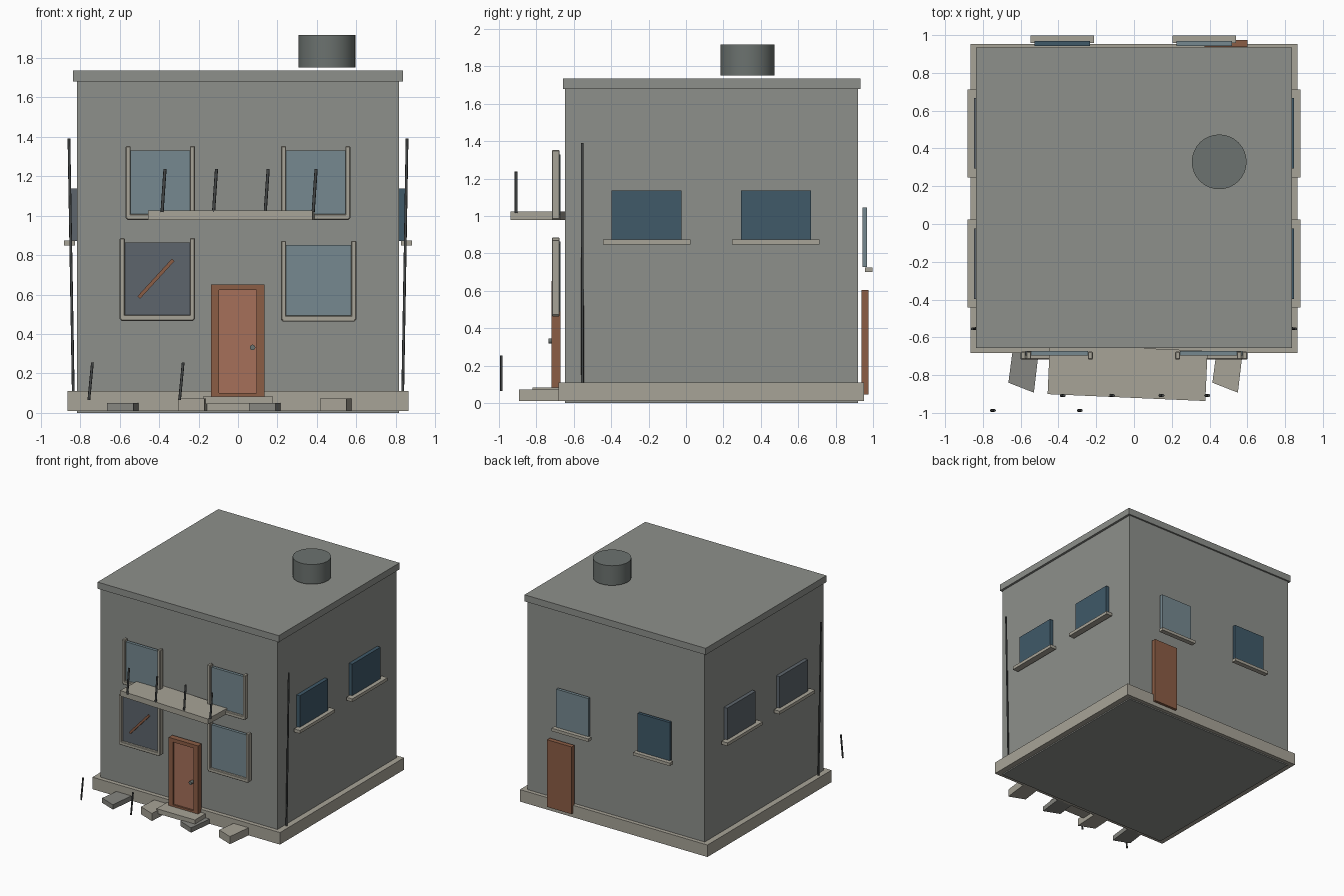
import bpy, bmesh
from math import radians
from mathutils import Vector

if "Cube" in bpy.data.objects:
    bpy.data.objects.remove(bpy.data.objects["Cube"])


def mat(name, r, g, b):
    m = bpy.data.materials.new(name)
    m.diffuse_color = (r, g, b, 1)
    m.use_nodes = True
    m.node_tree.nodes["Principled BSDF"].inputs["Base Color"].default_value = m.diffuse_color
    return m


WALL = mat("wall_grey", 0.27, 0.28, 0.26)
TRIM = mat("trim_stone", 0.39, 0.37, 0.31)
STONE = mat("rough_stone", 0.24, 0.24, 0.22)
GLASS = mat("pale_glass", 0.18, 0.25, 0.28)
BLUE = mat("blue_glass", 0.05, 0.10, 0.14)
DARK = mat("dark_glass", 0.11, 0.13, 0.15)
METAL = mat("tank_metal", 0.15, 0.17, 0.16)
IRON = mat("iron", 0.06, 0.065, 0.065)
WOOD = mat("door_wood", 0.26, 0.11, 0.06)
PANEL = mat("door_panel", 0.38, 0.16, 0.10)


def finish(name, bm, material):
    bmesh.ops.recalc_face_normals(bm, faces=bm.faces)
    me = bpy.data.meshes.new(name)
    bm.to_mesh(me)
    bm.free()
    me.materials.append(material)
    ob = bpy.data.objects.new(name, me)
    bpy.context.collection.objects.link(ob)
    return ob


def box(name, x, y, z, material, bevel=0.0):
    """Box from (min, max) ranges, with origin at its centre."""
    bm = bmesh.new()
    bmesh.ops.create_cube(bm, size=1)
    bmesh.ops.scale(bm, vec=(x[1] - x[0], y[1] - y[0], z[1] - z[0]), verts=bm.verts)
    ob = finish(name, bm, material)
    ob.location = (sum(x) / 2, sum(y) / 2, sum(z) / 2)
    if bevel:
        mod = ob.modifiers.new("bevel", 'BEVEL')
        mod.width = bevel
        mod.segments = 1
    return ob


def rod(name, a, b, radius, material, sides=8, smooth=True):
    """Cylinder between two points."""
    a, b = Vector(a), Vector(b)
    bm = bmesh.new()
    bmesh.ops.create_cone(bm, cap_ends=True, segments=sides, radius1=radius,
                          radius2=radius, depth=(b - a).length)
    for f in bm.faces:
        f.smooth = smooth and len(f.verts) == 4
    ob = finish(name, bm, material)
    ob.location = (a + b) / 2
    ob.rotation_euler = (b - a).to_track_quat('Z', 'Y').to_euler()
    return ob


def slanted_block(name, x, y, shear, height, material):
    """Skewed paving block whose front edge runs from (x, y)."""
    bm = bmesh.new()
    pts = [(x, y), (x + 0.135, y - 0.053),
           (x + 0.135 + shear, y + 0.16), (x + shear, y + 0.19)]
    face = bm.faces.new([bm.verts.new((px, py, 0.01)) for px, py in pts])
    top = bmesh.ops.extrude_face_region(bm, geom=[face])
    verts = [v for v in top["geom"] if isinstance(v, bmesh.types.BMVert)]
    bmesh.ops.translate(bm, vec=(0, 0, height - 0.01), verts=verts)
    finish(name, bm, material)


# main building masses
box("house_body", (-0.817, 0.817), (-0.647, 0.92), (0, 1.68), WALL)
box("plinth", (-0.865, 0.865), (-0.682, 0.953), (0.01, 0.11), TRIM)
box("roof_slab", (-0.836, 0.836), (-0.657, 0.934), (1.68, 1.735), WALL)
rod("roof_tank", (0.451, 0.329, 1.752), (0.451, 0.329, 1.916), 0.145, METAL, 32)


# front windows: glass between two side bars over a bottom bar
def front_window(name, x0, x1, z0, z1, glass):
    y = (-0.717, -0.676)
    box(name + "_glass", (x0 + 0.025, x1 - 0.025), (-0.697, -0.672),
        (z0 + 0.028, z1 - 0.022), glass)
    box(name + "_left_bar", (x0, x0 + 0.026), y, (z0 + 0.006, z1), TRIM, 0.004)
    box(name + "_right_bar", (x1 - 0.026, x1), y, (z0 + 0.006, z1), TRIM, 0.004)
    box(name + "_bottom_bar", (x0 + 0.006, x1 - 0.006), y, (z0, z0 + 0.03), TRIM, 0.004)


front_window("upper_left_window", -0.57, -0.218, 0.978, 1.352, GLASS)
front_window("upper_right_window", 0.218, 0.57, 0.978, 1.352, GLASS)
front_window("lower_left_window", -0.60, -0.218, 0.467, 0.886, DARK)
front_window("lower_right_window", 0.218, 0.60, 0.463, 0.872, GLASS)

# plank nailed diagonally over the dark window
plank = box("diagonal_plank", (-0.545, -0.287), (-0.71, -0.692), (0.671, 0.689), WOOD)
plank.rotation_euler.y = radians(-47.5)

# front door
door_y = (-0.72, -0.672)
box("door_frame_left", (-0.137, -0.096), door_y, (0.082, 0.652), WOOD)
box("door_frame_right", (0.093, 0.135), door_y, (0.082, 0.652), WOOD)
box("door_frame_top", (-0.096, 0.093), door_y, (0.622, 0.652), WOOD)
box("door_threshold", (-0.096, 0.093), door_y, (0.082, 0.10), WOOD)
box("door_panel", (-0.096, 0.093), (-0.706, -0.672), (0.10, 0.622), PANEL)
rod("door_knob", (0.074, -0.70, 0.332), (0.074, -0.736, 0.332), 0.014, METAL, 12)
box("door_step", (-0.177, 0.177), (-0.82, -0.67), (0.045, 0.084), TRIM)

# loose paving blocks
for i, (x, shear, h, m) in enumerate([(-0.665, 0.025, 0.05, STONE), (-0.305, 0.012, 0.073, TRIM),
                                      (0.056, 0.025, 0.05, STONE), (0.415, 0.025, 0.073, TRIM)]):
    slanted_block(f"paving_block_{i + 1}", x, -0.84, shear, h, m)

# crooked balcony and its leaning posts
balcony = box("balcony_slab", (-0.452, 0.384), (-0.919, -0.654), (0.979, 1.025), TRIM)
balcony.rotation_euler.z = radians(-2.5)
for i, x in enumerate((-0.378, -0.117, 0.145, 0.388)):
    rod(f"balcony_post_{i + 1}", (x - 0.007, -0.908, 1.018), (x + 0.008, -0.908, 1.237), 0.008, IRON)

# fence posts in front
for i, x in enumerate((-0.747, -0.287)):
    rod(f"fence_post_{i + 1}", (x - 0.009, -0.987, 0.066), (x + 0.009, -0.987, 0.255), 0.007, IRON)

# leaning drainpipes on both sides
for side, s in (("left", -1), ("right", 1)):
    rod(side + "_drainpipe", (s * 0.835, -0.553, 0.10), (s * 0.857, -0.555, 1.39), 0.007, IRON)

# side windows with sills
for side, s, glass in (("left", -1, DARK), ("right", 1, BLUE)):
    for end, y in (("front", -0.21), ("back", 0.48)):
        name = f"{side}_{end}_window"
        xg = sorted((s * 0.812, s * 0.848))
        xs = sorted((s * 0.827, s * 0.881))
        box(name + "_glass", xg, (y - 0.187, y + 0.187), (0.872, 1.137), glass)
        box(name + "_sill", xs, (y - 0.233, y + 0.233), (0.848, 0.874), TRIM)

# back windows with sills, and back door
for name, x, glass in (("back_left_window", -0.38, BLUE), ("back_right_window", 0.372, GLASS)):
    box(name + "_glass", (x - 0.148, x + 0.148), (0.943, 0.968), (0.728, 1.046), glass)
    box(name + "_sill", (x - 0.169, x + 0.169), (0.957, 0.998), (0.701, 0.726), TRIM)
box("back_door", (0.373, 0.60), (0.937, 0.975), (0.045, 0.605), WOOD)
